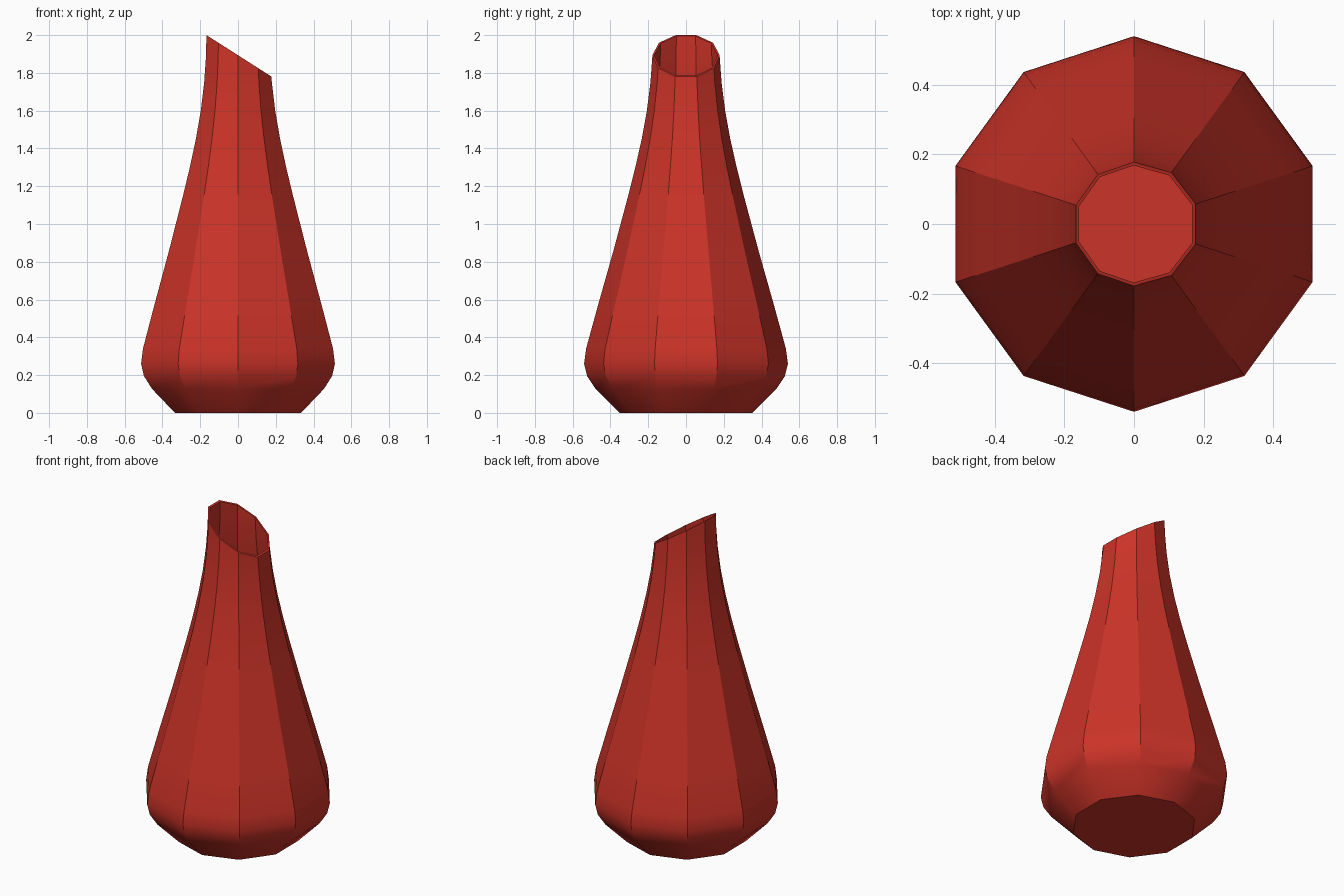
import bpy, bmesh, math
from mathutils import Vector

if "Cube" in bpy.data.objects:
    bpy.data.objects.remove(bpy.data.objects["Cube"])

SIDES = 10
WALL = 0.01

red = bpy.data.materials.new("vase red")
red.diffuse_color = (0.6, 0.033, 0.021, 1)
red.use_nodes = True
red.node_tree.nodes["Principled BSDF"].inputs["Base Color"].default_value = red.diffuse_color

# half-width across the flats in x, height
profile = [(0.334, 0.0), (0.455, 0.127), (0.498, 0.195), (0.513, 0.26), (0.503, 0.34),
           (0.443, 0.57), (0.365, 0.86), (0.291, 1.15), (0.255, 1.3), (0.223, 1.45),
           (0.197, 1.6), (0.179, 1.75), (0.170, 1.88), (0.167, 2.0), (0.167, 2.1)]
C = math.cos(math.pi / SIDES)
outer = [(x / C, z) for x, z in profile]
inner = [(r - WALL, max(z, WALL)) for r, z in outer]

bm = bmesh.new()


def add_ring(r, z):
    return [bm.verts.new((r * math.cos(a), r * math.sin(a), z))
            for a in (math.pi / 2 + 2 * math.pi * i / SIDES for i in range(SIDES))]


# outer wall, over the rim, down the inner wall
rings = [add_ring(r, z) for r, z in outer]
back = [add_ring(r, z) for r, z in reversed(inner)]
chain = rings + back
for a, b in zip(chain, chain[1:]):
    for i in range(SIDES):
        j = (i + 1) % SIDES
        bm.faces.new((a[i], a[j], b[j], b[i]))
# underside and inside floor
bm.faces.new(list(reversed(chain[0])))
bm.faces.new(chain[-1])

# slanted mouth: slice, then close the rim between both walls
cut = bmesh.ops.bisect_plane(bm, geom=bm.verts[:] + bm.edges[:] + bm.faces[:],
                             plane_co=Vector((-0.167, 0, 2.0)),
                             plane_no=Vector((0.638, 0, 1.0)), clear_outer=True)
rim = [e for e in cut["geom_cut"] if isinstance(e, bmesh.types.BMEdge)]
bmesh.ops.bridge_loops(bm, edges=rim)
bmesh.ops.recalc_face_normals(bm, faces=bm.faces[:])

mesh = bpy.data.meshes.new("vase")
bm.to_mesh(mesh)
bm.free()
mesh.materials.append(red)
vase = bpy.data.objects.new("vase", mesh)
bpy.context.collection.objects.link(vase)
bpy.context.view_layer.objects.active = vase
vase.select_set(True)
bpy.ops.object.shade_smooth_by_angle(angle=math.radians(30))
